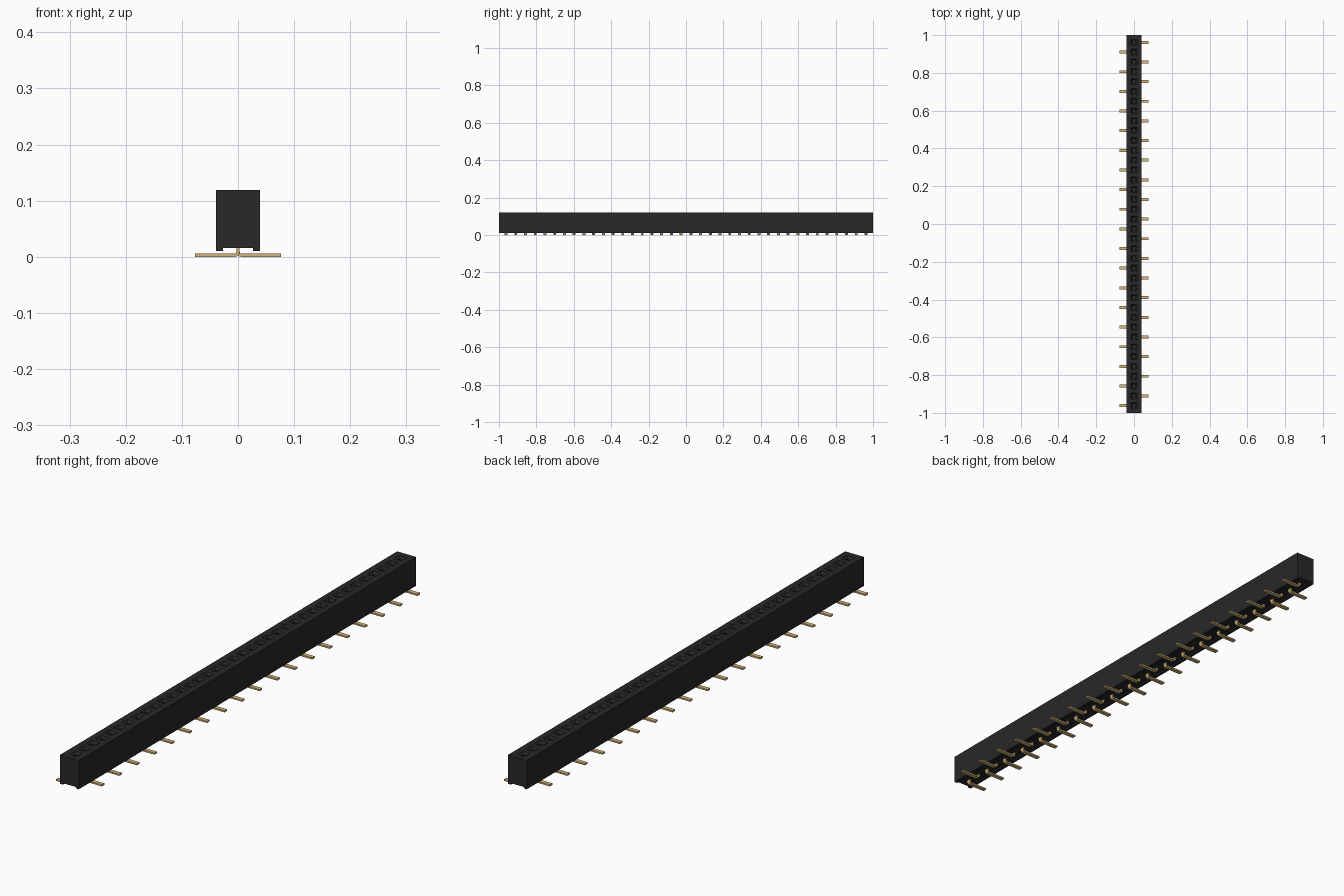
import bpy, bmesh, math

cube = bpy.data.objects.get("Cube")
if cube:
    bpy.data.objects.remove(cube, do_unlink=True)

COUNT = 38
PITCH = 0.052
TOP = 0.119


def material(name, rgb):
    m = bpy.data.materials.new(name)
    m.use_nodes = True
    m.diffuse_color = (*rgb, 1)
    m.node_tree.nodes["Principled BSDF"].inputs["Base Color"].default_value = (*rgb, 1)
    return m


def finish(bm, name, mat):
    bmesh.ops.recalc_face_normals(bm, faces=bm.faces)
    mesh = bpy.data.meshes.new(name)
    bm.to_mesh(mesh)
    bm.free()
    mesh.materials.append(mat)
    obj = bpy.data.objects.new(name, mesh)
    bpy.context.scene.collection.objects.link(obj)
    return obj


def extrude_profile(bm, profile, stations):
    """Sweep a closed x-z profile along y; returns the side faces per segment."""
    rings = [[bm.verts.new((x, y, z)) for x, z in profile] for y in stations]
    n = len(profile)
    segments = []
    for a, b in zip(rings, rings[1:]):
        segments.append([bm.faces.new((a[i], a[(i + 1) % n], b[(i + 1) % n], b[i]))
                         for i in range(n)])
    bm.faces.new(rings[0])
    bm.faces.new(rings[-1][::-1])
    return segments


black = material("black plastic", (0.021, 0.021, 0.021))
gold = material("gold contact", (0.65, 0.46, 0.2))
centres = [(i - (COUNT - 1) / 2) * PITCH for i in range(COUNT)]

# Housing: block with a shallow channel underneath and one socket per cell
bm = bmesh.new()
profile = [(-0.039, TOP), (0.039, TOP), (0.039, 0.0105), (0.027, 0.0105),
           (0.027, 0.016), (-0.027, 0.016), (-0.027, 0.0105), (-0.039, 0.0105)]
stations = [-1] + [(i - COUNT / 2) * PITCH for i in range(COUNT + 1)] + [1]
segments = extrude_profile(bm, profile, stations)
bmesh.ops.recalc_face_normals(bm, faces=bm.faces)
cells = [s[0] for s in segments[1:-1]]
# rim, funnel throat, then shaft floor
for half, z in ((0.016, TOP), (0.009, TOP - 0.009), (0.009, 0.03)):
    bmesh.ops.inset_individual(bm, faces=cells, thickness=0.001)
    for face, cy in zip(cells, centres):
        for v in face.verts:
            v.co = (math.copysign(half, v.co.x),
                    cy + math.copysign(half, v.co.y - cy), z)
finish(bm, "socket_housing", black)

# Contacts: bent strips whose feet alternate from side to side
T = 0.003       # half thickness
WIDTH = 0.0155
BEND = 0.006    # bend radius along the strip's centre line
TIP = 0.077


def contact_profile(side):
    inner, outer = [(T, 0.088)], [(-T, 0.088)]
    for k in range(5):
        a = math.pi + k * math.pi / 8
        for line, r in ((inner, BEND - T), (outer, BEND + T)):
            line.append((BEND + r * math.cos(a), T + BEND + r * math.sin(a)))
    inner.append((TIP, 2 * T))
    outer.append((TIP, 0))
    return [(side * x, z) for x, z in inner + outer[::-1]]


for i, cy in enumerate(centres):
    bm = bmesh.new()
    side = 1 if i % 2 else -1
    extrude_profile(bm, contact_profile(side), (cy - WIDTH / 2, cy + WIDTH / 2))
    finish(bm, f"contact_{i + 1:02d}", gold)
